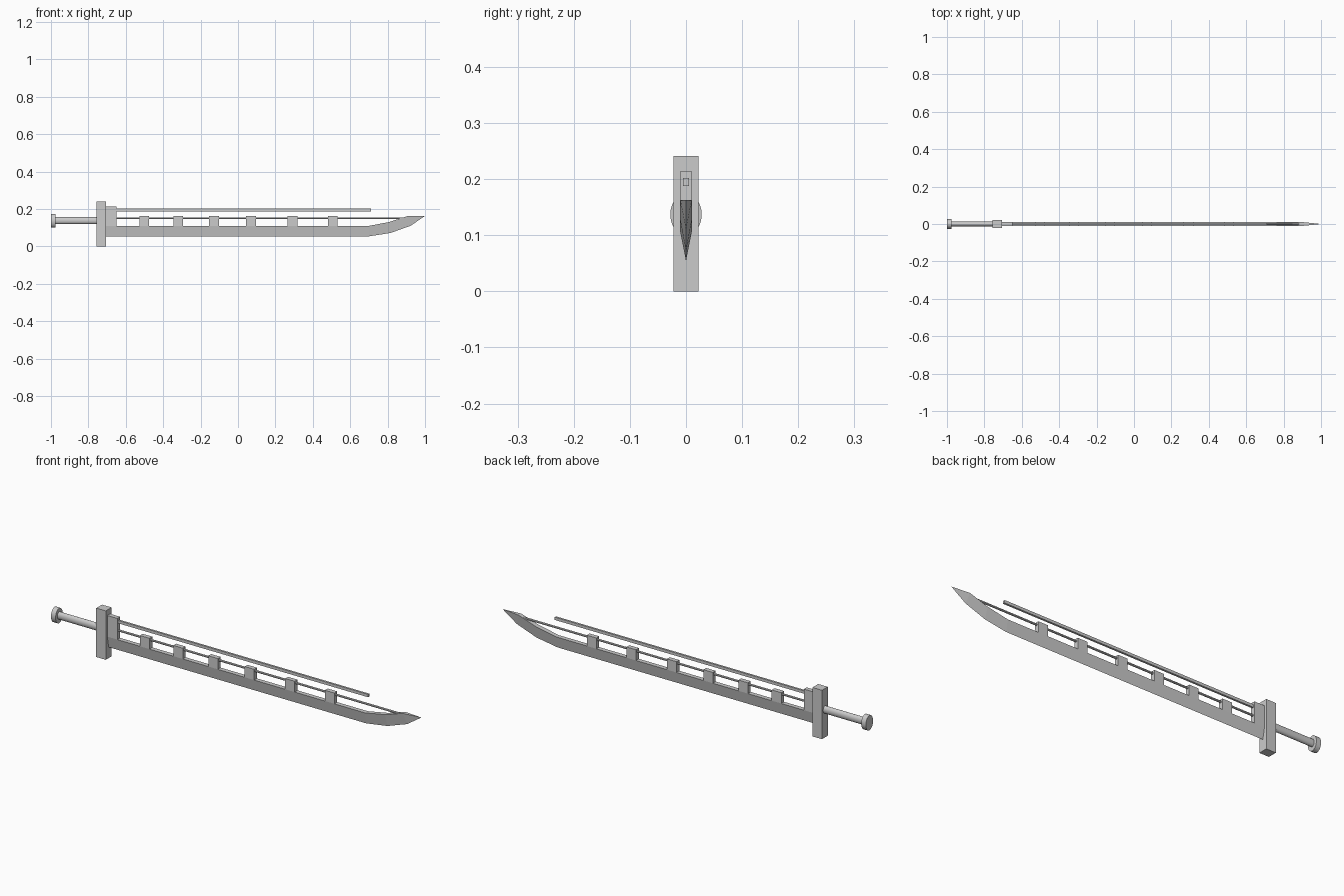
import bpy, bmesh, math

if "Cube" in bpy.data.objects:
    bpy.data.objects.remove(bpy.data.objects["Cube"])


def new_object(name, bm):
    bmesh.ops.recalc_face_normals(bm, faces=bm.faces)
    mesh = bpy.data.meshes.new(name)
    bm.to_mesh(mesh)
    bm.free()
    obj = bpy.data.objects.new(name, mesh)
    bpy.context.collection.objects.link(obj)
    return obj


def loft(name, sections, tip=None):
    """Join rings of points; close the end with a cap or a point."""
    bm = bmesh.new()
    rings = [[bm.verts.new(p) for p in ring] for ring in sections]
    n = len(rings[0])
    for a, b in zip(rings, rings[1:]):
        for i in range(n):
            j = (i + 1) % n
            bm.faces.new((a[i], a[j], b[j], b[i]))
    bm.faces.new(rings[0])
    if tip:
        t = bm.verts.new(tip)
        for i in range(n):
            bm.faces.new((rings[-1][i], rings[-1][(i + 1) % n], t))
    else:
        bm.faces.new(rings[-1])
    return new_object(name, bm)


def box(name, x0, x1, half_y, z0, z1):
    ring = [(-half_y, z0), (half_y, z0), (half_y, z1), (-half_y, z1)]
    return loft(name, [[(x, y, z) for y, z in ring] for x in (x0, x1)])


def oval_bar(name, x0, x1, ry, rz, zc, sides=32):
    angles = [2 * math.pi * i / sides for i in range(sides)]
    obj = loft(name, [[(x, ry * math.cos(a), zc + rz * math.sin(a))
                       for a in angles] for x in (x0, x1)])
    bpy.ops.object.select_all(action='DESELECT')
    bpy.context.view_layer.objects.active = obj
    obj.select_set(True)
    bpy.ops.object.shade_smooth_by_angle()
    return obj


# Hilt
oval_bar("pommel", -1.0, -0.975, 0.028, 0.037, 0.137)
oval_bar("grip", -0.975, -0.757, 0.013, 0.0185, 0.138)
box("guard", -0.757, -0.705, 0.0225, 0.0, 0.241)

# Blade: wedge section, (x top, x bottom, z top, z bottom, half thickness)
W = 0.011
stations = [(-0.705, -0.705, 0.11, 0.054, W),
            (0.70, 0.70, 0.11, 0.054, W),
            (0.81, 0.815, 0.131, 0.072, W),
            (0.905, 0.922, 0.162, 0.11, W * 0.9)]
loft("blade", [[(xt, -w, zt), (xt, w, zt), (xb, 0, zb)]
               for xt, xb, zt, zb, w in stations], tip=(1.0, 0, 0.163))

# Root block and teeth along the spine
box("root_block", -0.705, -0.65, W, 0.11, 0.214)
for i, x in enumerate((-0.501, -0.319, -0.128, 0.07, 0.291, 0.507)):
    box(f"spine_tooth_{i + 1}", x - 0.026, x + 0.026, W, 0.11, 0.163)

# Rod through the teeth and free bar above them
oval_bar("lower_rod", -0.65, 0.91, 0.005, 0.005, 0.151, 12)
box("upper_bar", -0.65, 0.712, 0.005, 0.188, 0.202)
